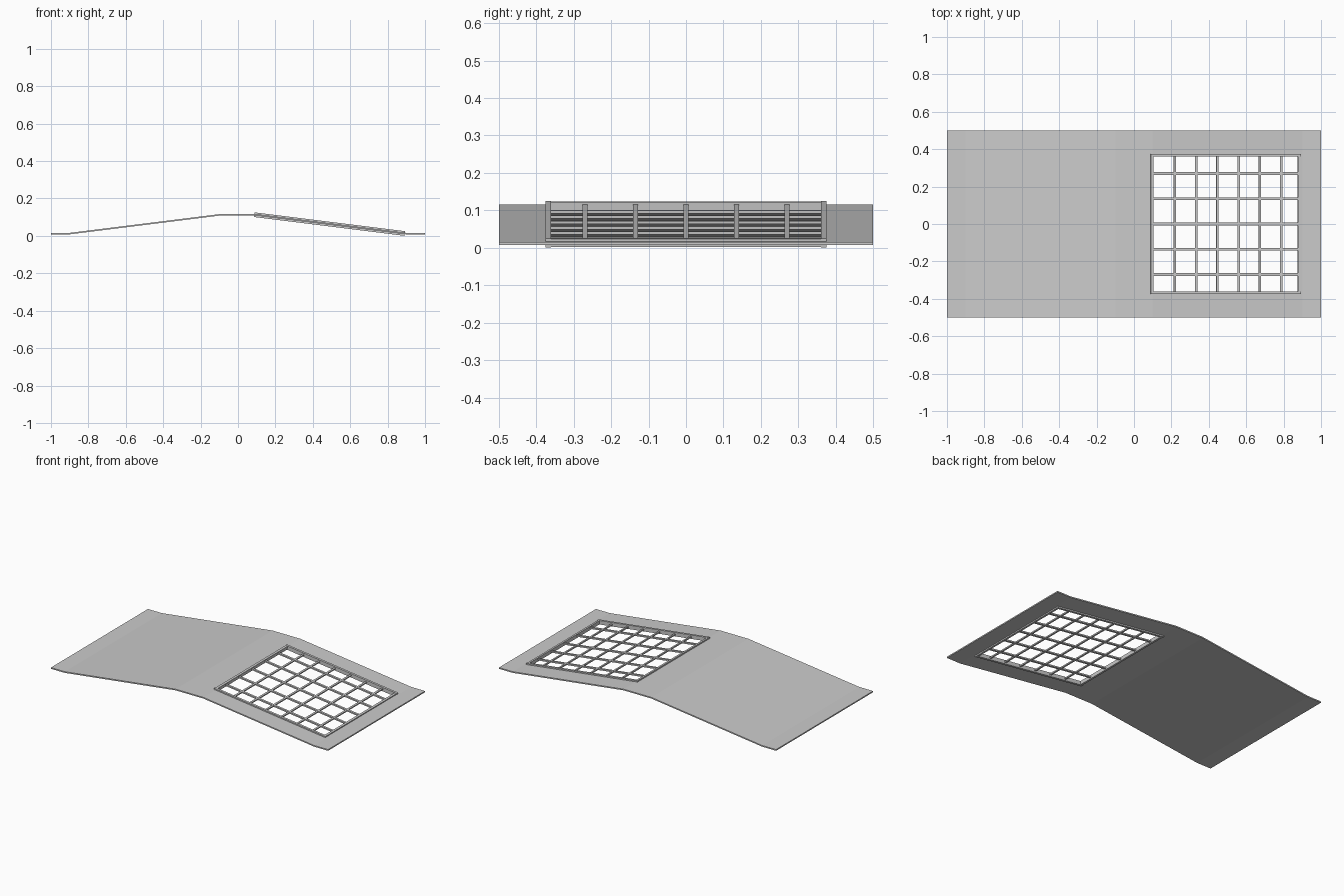
import bpy, bmesh, math
from mathutils import Matrix, Vector

if "Cube" in bpy.data.objects:
    bpy.data.objects.remove(bpy.data.objects["Cube"])

SLOPE = math.atan2(0.1, 0.8)
PLANE = Matrix.Translation((0.49, 0, 0.0628)) @ Matrix.Rotation(SLOPE, 4, 'Y')


def make_object(name, bm):
    mesh = bpy.data.meshes.new(name)
    bmesh.ops.recalc_face_normals(bm, faces=bm.faces)
    bm.to_mesh(mesh)
    bm.free()
    obj = bpy.data.objects.new(name, mesh)
    bpy.context.collection.objects.link(obj)
    return obj


def bars(name, boxes):
    """Boxes (centre u, v and size) laid in the tilted plane of the opening."""
    bm = bmesh.new()
    for u, v, size in boxes:
        m = PLANE @ Matrix.Translation((u, v, 0)) @ Matrix.Diagonal((*size, 1))
        bmesh.ops.create_cube(bm, size=1, matrix=m)
    return make_object(name, bm)


def height(x):
    """Top of the roof: flat lips, two slopes and a flat ridge."""
    return 0.016 + 0.1 * min(1, max(0, (0.9 - abs(x)) / 0.8))


# Folded roof sheet with a rectangular opening in the right slope
T = 0.008
xs = [-1, -0.9, -0.1, 0.1, 0.887, 0.9, 1]
ys = [-0.5, -0.368, 0.368, 0.5]
bm = bmesh.new()
grid = [[bm.verts.new((x, y, height(x))) for y in ys] for x in xs]
for i in range(len(xs) - 1):
    for j in range(3):
        if (i, j) != (3, 1):
            bm.faces.new((grid[i][j], grid[i + 1][j], grid[i + 1][j + 1], grid[i][j + 1]))
top = bm.faces[:]
down = bmesh.ops.extrude_face_region(bm, geom=top, use_keep_orig=True)
moved = [g for g in down["geom"] if isinstance(g, bmesh.types.BMVert)]
bmesh.ops.translate(bm, verts=moved, vec=Vector((0, 0, -T)))
make_object("roof_sheet", bm)

# Raised frame around the opening
L, W = 0.81, 0.75
bars("frame_sides", [(0, s * (W / 2 - 0.0075), (L, 0.015, 0.025)) for s in (-1, 1)])
bars("frame_ends", [(s * (L / 2 - 0.0085), 0, (0.015, W - 0.03, 0.022)) for s in (-1, 1)])

# Crossing lattice bars
bars("lattice_long_bars", [(0, k * 0.135, (L - 0.03, 0.014, 0.009)) for k in range(-2, 3)])
bars("lattice_cross_bars", [((k - 2.5) * 0.1145 + 0.013, 0, (0.012, W - 0.03, 0.008)) for k in range(6)])
